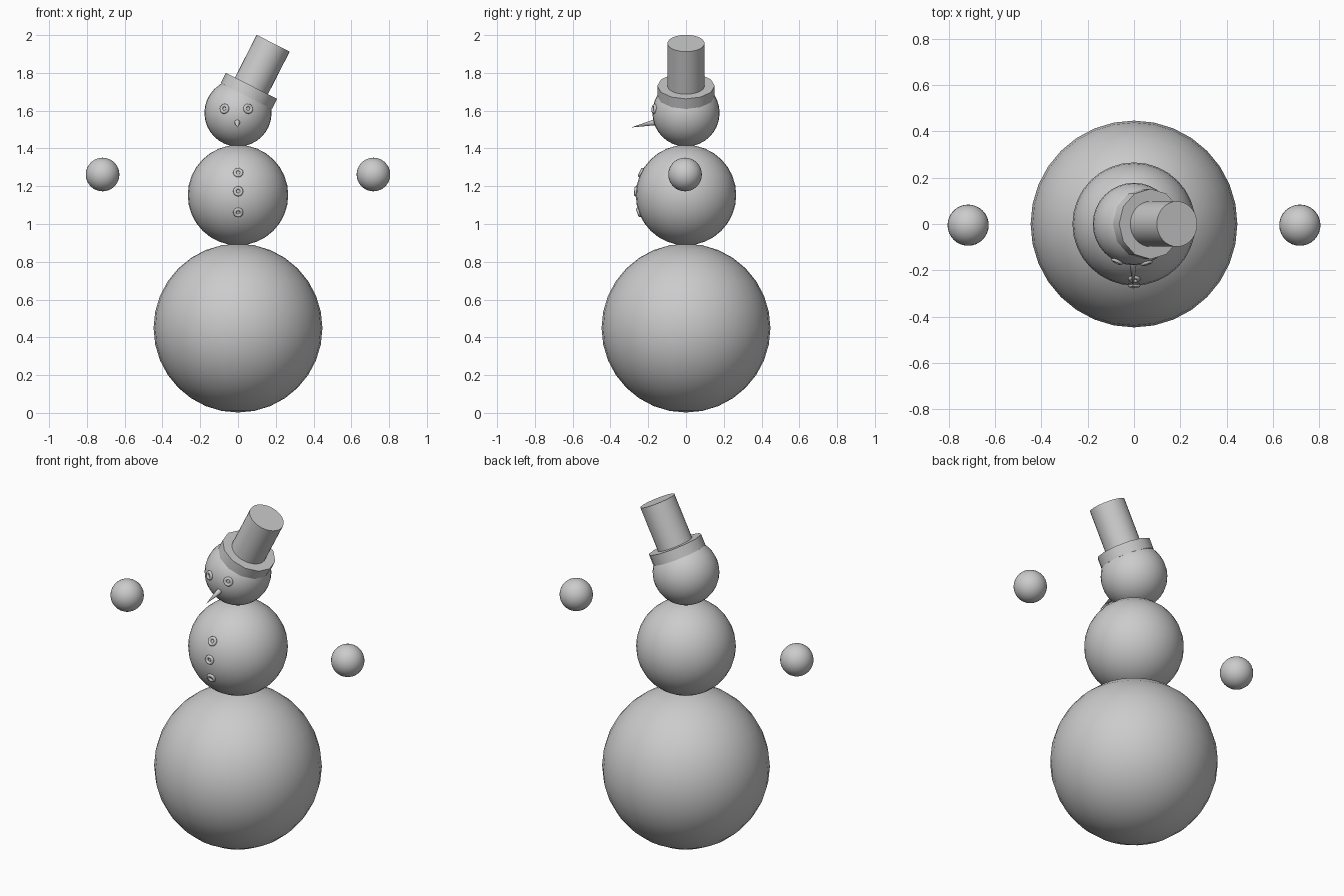
import bpy, math
from mathutils import Vector

if "Cube" in bpy.data.objects:
    bpy.data.objects.remove(bpy.data.objects["Cube"])


def finish(name, angle=40):
    ob = bpy.context.object
    ob.name = name
    bpy.ops.object.shade_smooth_by_angle(angle=math.radians(angle))
    return ob


def ball(name, r, loc):
    bpy.ops.mesh.primitive_uv_sphere_add(segments=32, ring_count=16, radius=r, location=loc)
    return finish(name)


def aim(d):
    return Vector(d).to_track_quat('Z', 'Y').to_euler()


def ring(name, centre, r, x, z):
    # button ring lying on the surface of a ball, facing outwards
    d = Vector((x, 0, z - centre))
    d.y = -math.sqrt(r * r - d.x ** 2 - d.z ** 2)
    bpy.ops.mesh.primitive_torus_add(major_segments=16, minor_segments=8,
                                     major_radius=0.018, minor_radius=0.009,
                                     location=d + Vector((0, 0, centre)), rotation=aim(d))
    finish(name, 60)


# Snow balls
ball("lower_body", 0.447, (0, 0, 0.449))
ball("upper_body", 0.266, (0, 0, 1.153))
ball("head", 0.178, (0, 0, 1.588))
for side, s in (("left", -1), ("right", 1)):
    ball(side + "_hand", 0.089, (s * 0.717, -0.005, 1.262))

# Eyes and buttons
for side, x in (("left", -0.072), ("right", 0.054)):
    ring(side + "_eye", 1.588, 0.178, x, 1.61)
for i, z in enumerate((1.272, 1.173, 1.061)):
    ring(f"button_{i + 1}", 1.153, 0.266, 0.001, z)

# Nose
base, tip = Vector((-0.004, -0.14, 1.544)), Vector((-0.004, -0.29, 1.511))
bpy.ops.mesh.primitive_cone_add(vertices=8, radius1=0.019, radius2=0, depth=(tip - base).length,
                                location=(base + tip) / 2, rotation=aim(tip - base))
finish("nose", 50)

# Tilted hat: brim and crown along one axis
tilt = math.radians(27)
axis = Vector((math.sin(tilt), 0, math.cos(tilt)))
foot = Vector((0.044, 0, 1.678))
for name, r, lo, hi, n in (("hat_brim", 0.152, 0, 0.06, 12), ("hat_crown", 0.098, 0.005, 0.313, 32)):
    bpy.ops.mesh.primitive_cylinder_add(vertices=n, radius=r, depth=hi - lo,
                                        location=foot + axis * (lo + hi) / 2, rotation=(0, tilt, 0))
    finish(name)
